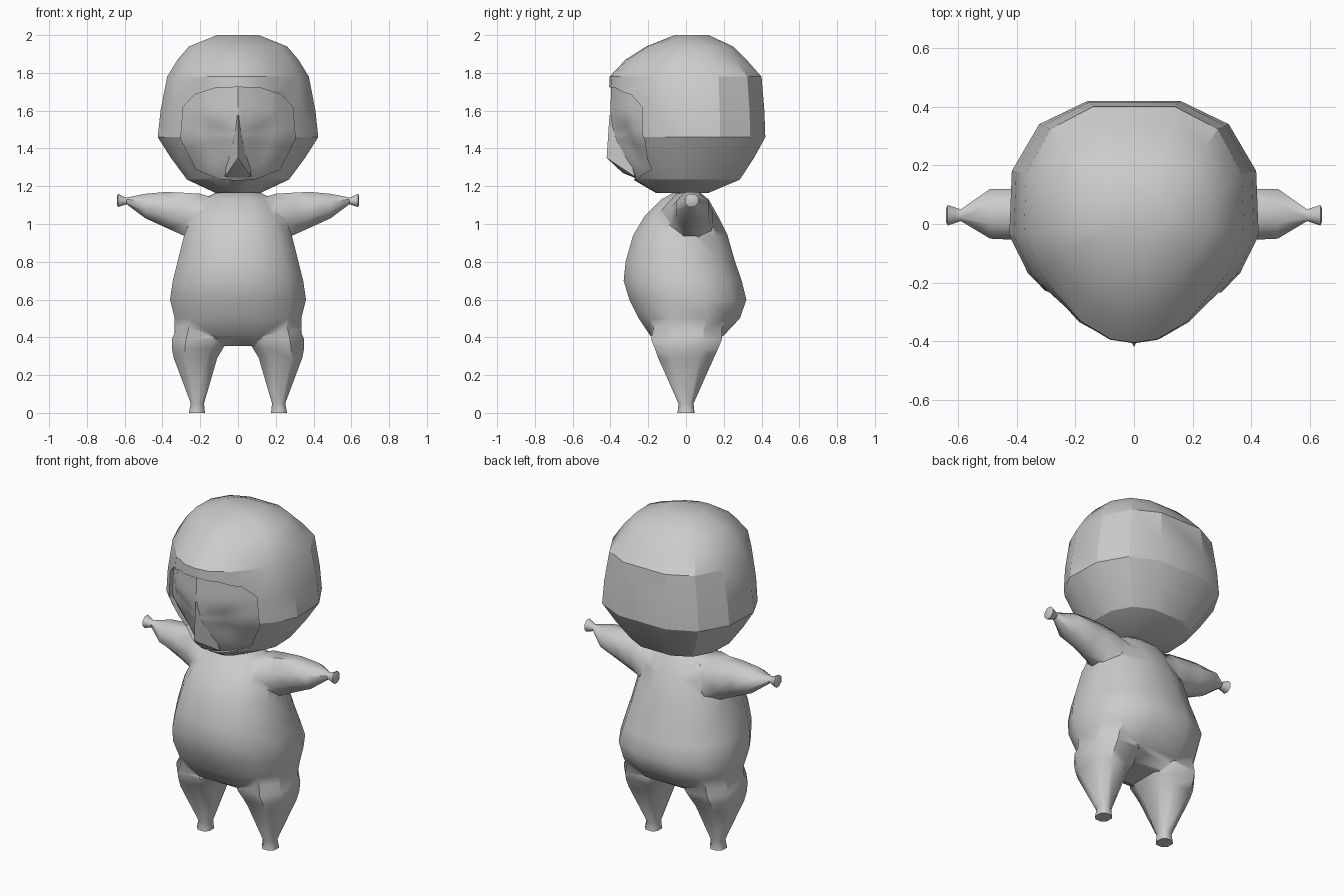
import bpy, bmesh, math
from mathutils import Vector
from mathutils.bvhtree import BVHTree

if "Cube" in bpy.data.objects:
    bpy.data.objects.remove(bpy.data.objects["Cube"])


def finish(name, bm):
    bmesh.ops.recalc_face_normals(bm, faces=bm.faces[:])
    me = bpy.data.meshes.new(name)
    bm.to_mesh(me)
    bm.free()
    ob = bpy.data.objects.new(name, me)
    bpy.context.collection.objects.link(ob)
    return ob


def loft(name, rings):
    """Skin a list of point rings and cap both ends."""
    bm = bmesh.new()
    vs = [[bm.verts.new(p) for p in r] for r in rings]
    n = len(vs[0])
    for a, b in zip(vs, vs[1:]):
        for i in range(n):
            j = (i + 1) % n
            bm.faces.new((a[i], a[j], b[j], b[i]))
    bm.faces.new(vs[0])
    bm.faces.new(vs[-1])
    return finish(name, bm)


def oval(u0, u1, v0, v1, n, power=1.0):
    """Closed cross-section filling a box; power below 1 makes it boxier."""
    pts = []
    for i in range(n):
        a = 2 * math.pi * (i + 0.5) / n
        c, s = math.cos(a), math.sin(a)
        m = math.cos(math.pi / n)
        c, s = [math.copysign(min(1, abs(t) / m) ** power, t) for t in (c, s)]
        pts.append(((u0 + u1) / 2 + c * (u1 - u0) / 2, (v0 + v1) / 2 + s * (v1 - v0) / 2))
    return pts


def boolean(target, other, op):
    """Apply a boolean and discard the helper."""
    other.hide_render = True
    mod = target.modifiers.new("bool", 'BOOLEAN')
    mod.operation, mod.solver, mod.object = op, 'EXACT', other
    dg = bpy.context.evaluated_depsgraph_get()
    me = bpy.data.meshes.new_from_object(target.evaluated_get(dg))
    target.modifiers.clear()
    target.data = me
    bpy.data.objects.remove(other)


def smooth(ob, angle):
    bpy.ops.object.select_all(action='DESELECT')
    ob.select_set(True)
    bpy.context.view_layer.objects.active = ob
    bpy.ops.object.shade_smooth_by_angle(angle=math.radians(angle))


# Torso: z, half width, front y, back y, boxiness
torso = [(1.17, .11, -.06, .07, .9), (1.13, .19, -.13, .12, .9), (1.04, .245, -.22, .17, .9),
         (.94, .285, -.28, .22, .9), (.8, .32, -.32, .26, .9), (.7, .345, -.33, .295, .9),
         (.6, .36, -.30, .32, .85), (.5, .335, -.25, .285, .8), (.41, .335, -.19, .20, .75),
         (.355, .25, -.10, .11, .8)]
body = loft("body", [[(x, y, z) for x, y in oval(-w, w, f, b, 12, p)]
                     for z, w, f, b, p in torso])

# Legs: z, inner x, outer x, front y, back y
leg = [(.52, .12, .27, -.1, .12), (.46, .08, .32, -.17, .19), (.39, .05, .35, -.185, .19),
       (.34, .08, .35, -.165, .17), (.29, .11, .34, -.147, .147),
       (.05, .18, .25, -.04, .04), (0, .175, .26, -.045, .045)]
# Arms: x, bottom z, top z, front y, back y
arm = [(.10, .84, 1.13, -.15, .13), (.2, .87, 1.16, -.13, .14), (.28, .935, 1.165, -.075, .125),
       (.38, .98, 1.17, -.055, .12), (.49, 1.03, 1.16, -.05, .12), (.59, 1.105, 1.14, .01, .05),
       (.605, 1.10, 1.145, .005, .055), (.635, 1.09, 1.16, -.005, .065),
       (.64, 1.10, 1.15, .005, .055)]
for s in (1, -1):
    boolean(body, loft("leg", [[(s * x, y, z) for x, y in oval(a, b, f, k, 8, .8)]
                               for z, a, b, f, k in leg]), 'UNION')
    boolean(body, loft("arm", [[(s * x, y, z) for y, z in oval(f, k, lo, hi, 8)]
                               for x, lo, hi, f, k in arm]), 'UNION')
smooth(body, 48)

# Head: unit outline from front to back, then z, half width, front, back
half = [(.21, -.97), (.48, -.82), (.85, -.42), (1, -.1), (.98, .43), (.76, .81), (.37, 1)]
outline = [(0, -1)] + half + [(-x, y) for x, y in reversed(half)]
levels = [(2.0, .11, -.06, .12), (1.94, .26, -.21, .25), (1.87, .32, -.32, .32),
          (1.78, .375, -.405, .40), (1.6, .41, -.41, .415), (1.46, .425, -.40, .42),
          (1.35, .355, -.36, .36), (1.235, .27, -.28, .285), (1.165, .12, -.16, .12)]
head = loft("head", [[(x * w, y * (-f if y < 0 else b), z) for x, y in outline]
                     for z, w, f, b in levels])

# Face opening: a cutter whose back surface is the sunken face
bm = bmesh.new()
bm.from_mesh(head.data)
tree = BVHTree.FromBMesh(bm)
bm.free()


def face_y(x, z):
    y = tree.ray_cast(Vector((x, -2, z)), Vector((0, 1, 0)))[0].y
    socket = .035 * math.exp(-((abs(x) - .13) / .09) ** 2 - ((z - 1.42) / .11) ** 4)
    return y + .03 - .02 * math.exp(-(x / .05) ** 2) + socket


rim = [(0, 1.725), (.12, 1.72), (.23, 1.685), (.29, 1.62), (.303, 1.45), (.22, 1.29), (.1, 1.24),
       (0, 1.232)]
rim += [(-x, z) for x, z in reversed(rim[1:-1])]
dense = []
for (x0, z0), (x1, z1) in zip(rim, rim[1:] + rim[:1]):
    dense += [(x0 + (x1 - x0) * k / 3, z0 + (z1 - z0) * k / 3) for k in range(3)]
rings = [[(x, -.7, z) for x, z in dense]]
for t in (1, .9, .75, .6, .45, .3, .15, .03):
    ring = [(x * t, 1.48 + (z - 1.48) * t) for x, z in dense]
    rings.append([(x, face_y(x, z), z) for x, z in ring])
boolean(head, loft("face_cutter", rings), 'DIFFERENCE')
smooth(head, 26)

# Nose: slim bridge widening into a pointed tip and sloping to the chin
bm = bmesh.new()
pts = [(0, -.405, 1.58), (0, -.395, 1.45), (0, -.42, 1.35), (0, -.335, 1.27), (0, -.26, 1.24)]
for s in (1, -1):
    pts += [(s * .03, -.35, 1.54), (s * .025, -.33, 1.37), (s * .07, -.27, 1.25)]
for p in pts:
    bm.verts.new(p)
bmesh.ops.convex_hull(bm, input=bm.verts[:])
bmesh.ops.delete(bm, geom=[v for v in bm.verts if not v.link_faces], context='VERTS')
smooth(finish("nose", bm), 50)
